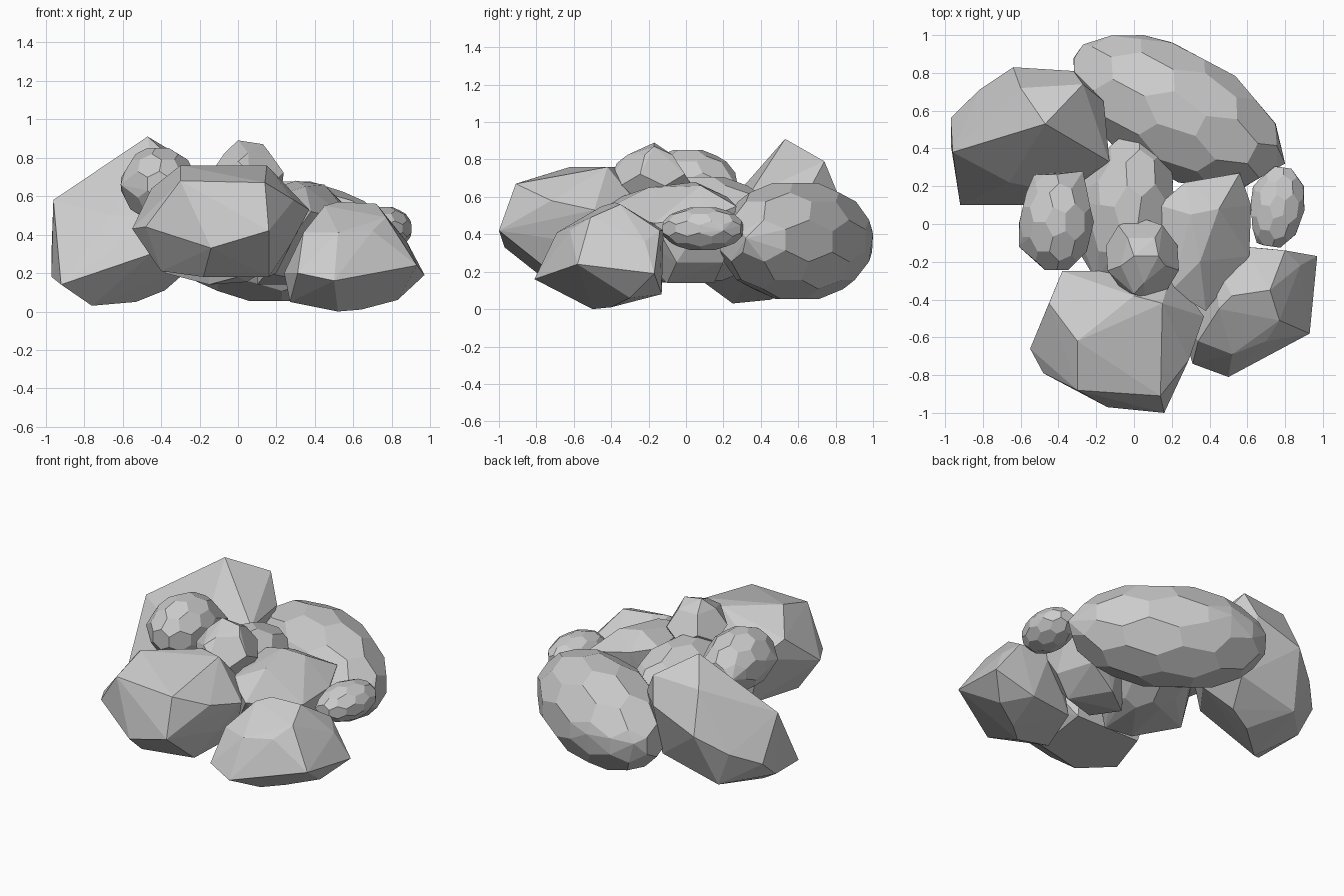
import bpy, bmesh, math
from mathutils import Vector, Matrix


def hull_rock(name, points, flat=1.5):
    """Flat-faced convex stone around a set of points."""
    bm = bmesh.new()
    for p in points:
        bm.verts.new(p)
    out = bmesh.ops.convex_hull(bm, input=bm.verts)
    junk = {g for k in ("geom_interior", "geom_unused") for g in out[k]
            if isinstance(g, bmesh.types.BMVert)}
    bmesh.ops.delete(bm, geom=list(junk), context='VERTS')
    bmesh.ops.dissolve_limit(bm, angle_limit=math.radians(flat),
                             verts=bm.verts, edges=bm.edges)
    bmesh.ops.recalc_face_normals(bm, faces=bm.faces)
    mesh = bpy.data.meshes.new(name)
    bm.to_mesh(mesh)
    bm.free()
    obj = bpy.data.objects.new(name, mesh)
    bpy.context.collection.objects.link(obj)
    return obj


def facet_points(center, radii, turn, detail):
    """Corners of a pentagon/hexagon-faced ball, stretched and turned."""
    bm = bmesh.new()
    bmesh.ops.create_icosphere(bm, subdivisions=detail, radius=1)
    m = (Matrix.Translation(center) @ Matrix.Rotation(math.radians(turn), 4, 'Z')
         @ Matrix.Diagonal((*radii, 1)))
    pts = [m @ f.calc_center_median().normalized() for f in bm.faces]
    bm.free()
    return pts


def round_rock(name, center, radii, turn=0, corners=(), detail=2):
    pts = facet_points(center, radii, turn, detail)
    return hull_rock(name, pts + [Vector(c) for c in corners], flat=5)


# large peaked stone, back left
hull_rock("back_left_boulder", [
    (-.47, .53, .91), (-.96, .38, .58), (-.92, .10, .14), (-.97, .56, .30),
    (-.82, .71, .38), (-.64, .83, .50), (-.60, .72, .77), (-.32, .81, .62),
    (-.27, .74, .79), (-.16, .65, .62), (-.13, .33, .60), (-.76, .25, .03),
    (-.53, .45, .05), (-.38, .50, .11), (-.72, .68, .14), (-.30, .68, .24),
    (-.45, .10, .30), (-.22, .40, .25), (-.97, .42, .18), (-.66, .22, .50),
    (-.40, .17, .50)])

# large blocky stone, front
hull_rock("front_boulder", [
    (-.30, -.88, .68), (.14, -.91, .67), (.16, -1.0, .42), (-.14, -.97, .33),
    (-.48, -.79, .44), (-.55, -.66, .43), (-.30, -.62, .76), (-.45, -.42, .64),
    (.00, -.38, .76), (.15, -.42, .76), (-.38, -.25, .55), (.37, -.49, .53),
    (.29, -.72, .58), (-.40, -.64, .21), (-.18, -.78, .18), (.16, -.70, .18),
    (.28, -.60, .36), (.20, -.30, .20), (-.28, -.30, .20), (.20, -.25, .55)])

# low stone, front right
hull_rock("front_right_boulder", [
    (.97, -.17, .19), (.93, -.58, .24), (.50, -.81, .16), (.31, -.74, .20),
    (.34, -.62, .41), (.52, -.69, .41), (.70, -.62, .42), (.77, -.51, .49),
    (.72, -.35, .56), (.52, -.38, .57), (.45, -.45, .55), (.80, -.14, .42),
    (.58, -.12, .42), (.24, -.50, .20), (.27, -.50, .05), (.52, -.50, .0),
    (.64, -.40, .01), (.83, -.30, .06), (.70, -.13, .08), (.36, -.20, .10),
    (.42, -.20, .42), (.88, -.22, .36)])

# slab in the middle right
hull_rock("middle_slab", [
    (.56, .27, .55), (.27, .22, .60), (.13, .10, .62), (.30, .05, .68),
    (.45, .08, .66), (.62, .10, .48), (.61, -.17, .46), (.38, -.46, .52),
    (.20, -.35, .60), (.35, -.20, .65), (.15, -.25, .20), (.45, -.10, .14),
    (.30, .15, .14), (.10, .00, .14), (.50, .20, .25), (.58, -.05, .25)])

# rounded stones: name, centre, radii, turn, extra corners
round_rock("back_boulder", (.22, .59, .365), (.62, .34, .325), -28,
           [(-.27, .95, .40), (.05, 1.0, .40), (.80, .32, .38)])
round_rock("middle_stone", (-.03, .08, .43), (.25, .42, .29), -8,
           [(-.38, .0, .20), (-.15, -.2, .14), (.0, -.28, .18),
            (-.36, .12, .42), (-.2, -.3, .5)])
round_rock("small_left_stone", (-.41, .01, .66), (.20, .27, .20), 0,
           [(-.27, .28, .64), (-.53, .26, .64), (-.61, -.12, .66)])
round_rock("small_top_stone", (.045, -.18, .69), (.20, .22, .17), 20,
           [(.0, -.17, .89), (.13, -.17, .87), (.0, -.37, .78),
            (.08, -.39, .67)], detail=1)
round_rock("small_right_stone", (.76, .09, .43), (.145, .225, .12), -8,
           [(.90, .20, .42), (.65, -.10, .42), (.63, .20, .43)])
